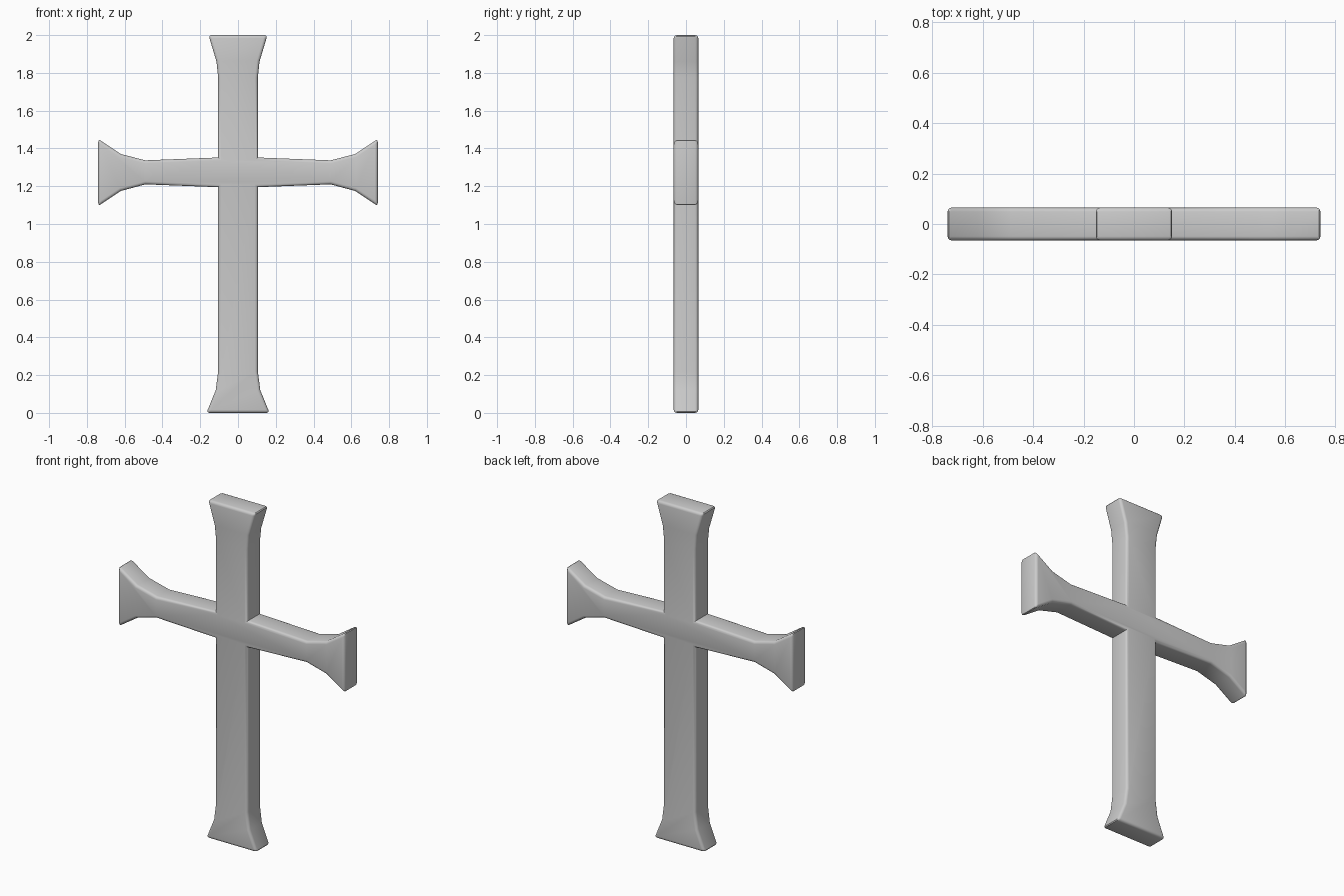
import bpy, bmesh

if "Cube" in bpy.data.objects:
    bpy.data.objects.remove(bpy.data.objects["Cube"])

# right half of the outline (x, z), from bottom to top
half = [(0.167, 0.0), (0.118, 0.12), (0.105, 0.22), (0.105, 1.195),
        (0.49, 1.21), (0.62, 1.175), (0.74, 1.095), (0.74, 1.45),
        (0.62, 1.37), (0.49, 1.337), (0.105, 1.352), (0.105, 1.775),
        (0.114, 1.86), (0.156, 2.0)]
outline = half + [(-x, z) for x, z in reversed(half)]
D = 0.065
tips = {(0.167, 0.0), (0.74, 1.095), (0.74, 1.45), (0.156, 2.0)}

# cross body: outline extruded front to back
bm = bmesh.new()
front = [bm.verts.new((x, -D, z)) for x, z in outline]
back = [bm.verts.new((x, D, z)) for x, z in outline]
bm.faces.new(front)
bm.faces.new(back[::-1])
n = len(outline)
for i in range(n):
    j = (i + 1) % n
    bm.faces.new((front[j], front[i], back[i], back[j]))
bmesh.ops.recalc_face_normals(bm, faces=bm.faces[:])

# round the rims and the tip corners, keep the inner corners crisp
tip_edges = [bm.edges.get((front[i], back[i])) for i, (x, z) in enumerate(outline)
             if (abs(x), z) in tips]
rims = [e for e in bm.edges if abs(e.verts[0].co.y - e.verts[1].co.y) < 1e-6]
bmesh.ops.bevel(bm, geom=rims + tip_edges, offset=0.016, offset_type='OFFSET',
                segments=3, profile=0.5, affect='EDGES')

mesh = bpy.data.meshes.new("cross")
bm.to_mesh(mesh)
bm.free()
cross = bpy.data.objects.new("cross", mesh)
bpy.context.collection.objects.link(cross)
bpy.context.view_layer.objects.active = cross
cross.select_set(True)
bpy.ops.object.shade_smooth_by_angle(angle=0.6)
